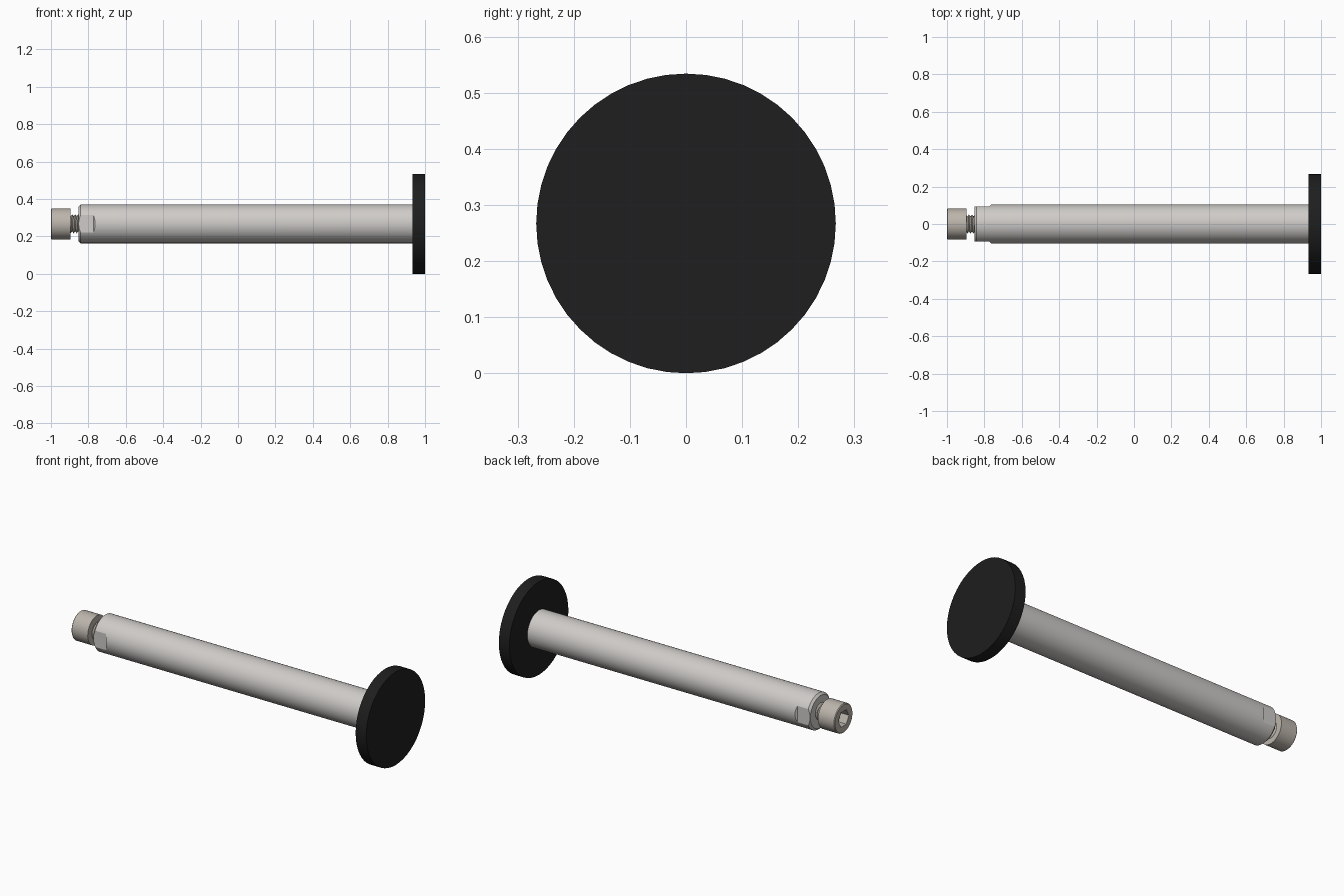
import bpy, bmesh, math
from mathutils import Matrix

if "Cube" in bpy.data.objects:
    bpy.data.objects.remove(bpy.data.objects["Cube"])

CZ = 0.267  # height of the common axis


def material(name, rgb):
    m = bpy.data.materials.new(name)
    m.diffuse_color = (*rgb, 1)
    m.use_nodes = True
    m.node_tree.nodes["Principled BSDF"].inputs["Base Color"].default_value = m.diffuse_color
    return m


def finish(name, bm, mat=None, smooth=True):
    bmesh.ops.remove_doubles(bm, verts=bm.verts, dist=1e-5)
    bmesh.ops.recalc_face_normals(bm, faces=bm.faces)
    me = bpy.data.meshes.new(name)
    bm.to_mesh(me)
    bm.free()
    ob = bpy.data.objects.new(name, me)
    bpy.context.collection.objects.link(ob)
    if mat:
        me.materials.append(mat)
    if smooth:
        bpy.ops.object.select_all(action='DESELECT')
        bpy.context.view_layer.objects.active = ob
        ob.select_set(True)
        bpy.ops.object.shade_smooth_by_angle(angle=math.radians(30))
    return ob


def lathe(name, profile, mat, sides=48):
    """Closed solid turned around the x axis from (x, radius) pairs."""
    bm = bmesh.new()
    rings = []
    for x, r in profile:
        rings.append([bm.verts.new((x, r * math.sin(a), CZ + r * math.cos(a)))
                      for a in (2 * math.pi * i / sides for i in range(sides))])
    for a, b in zip(rings, rings[1:]):
        for i in range(sides):
            j = (i + 1) % sides
            bm.faces.new((a[i], a[j], b[j], b[i]))
    bm.faces.new(rings[0])
    bm.faces.new(rings[-1])
    return finish(name, bm, mat)


def cut(target, cutter):
    cutter.hide_render = True
    mod = target.modifiers.new("cut", 'BOOLEAN')
    mod.operation = 'DIFFERENCE'
    mod.solver = 'EXACT'
    mod.object = cutter
    bpy.ops.object.select_all(action='DESELECT')
    bpy.context.view_layer.objects.active = target
    target.select_set(True)
    bpy.ops.object.modifier_apply(modifier=mod.name)
    bpy.data.objects.remove(cutter)


steel = material("steel", (0.62, 0.60, 0.58))
screw_steel = material("screw_steel", (0.50, 0.46, 0.41))
rubber = material("black_rubber", (0.013, 0.013, 0.013))

# Foot disc
lathe("foot_disc", [(0.933, 0.267), (1.0, 0.267)], rubber)

# Rod with chamfered end
rod = lathe("rod", [(-0.853, 0.092), (-0.841, 0.104), (0.935, 0.104)], steel, 64)

# Wrench flats on both sides of the rod end
for side in (-1, 1):
    bm = bmesh.new()
    outline = [(-0.90, 0.093), (-0.773, 0.093), (-0.762, 0.106), (-0.762, 0.15), (-0.90, 0.15)]
    base = bm.faces.new([bm.verts.new((x, side * y, CZ - 0.15)) for x, y in outline])
    ext = bmesh.ops.extrude_face_region(bm, geom=[base])
    verts = [v for v in ext["geom"] if isinstance(v, bmesh.types.BMVert)]
    bmesh.ops.translate(bm, verts=verts, vec=(0, 0, 0.3))
    cut(rod, finish("flat_cutter", bm, smooth=False))

# Cap screw head with hex socket
head = lathe("screw_head", [(-1.0, 0.079), (-0.996, 0.083), (-0.895, 0.083)], screw_steel)
bm = bmesh.new()
bmesh.ops.create_cone(bm, cap_ends=True, segments=6, radius1=0.048, radius2=0.048, depth=0.1,
                      matrix=Matrix.Translation((-1.0, 0, CZ)) @ Matrix.Rotation(math.pi / 2, 4, 'Y'))
cut(head, finish("hex_cutter", bm, smooth=False))

# Helical thread between head and rod, its ends buried in both
N, TURNS, PITCH = 32, 6, 0.0165
bm = bmesh.new()
root, crest = [], []
for k in range(N * TURNS + 1):
    a = 2 * math.pi * k / N
    x = -0.928 + PITCH * k / N
    for row, dx, r in ((root, 0, 0.040), (crest, PITCH / 2, 0.051)):
        row.append(bm.verts.new((x + dx, r * math.sin(a), CZ + r * math.cos(a))))
for k in range(N * TURNS):
    bm.faces.new((root[k], root[k + 1], crest[k + 1], crest[k]))
    if k + N < N * TURNS:
        bm.faces.new((crest[k], crest[k + 1], root[k + N + 1], root[k + N]))
finish("screw_thread", bm, screw_steel)
